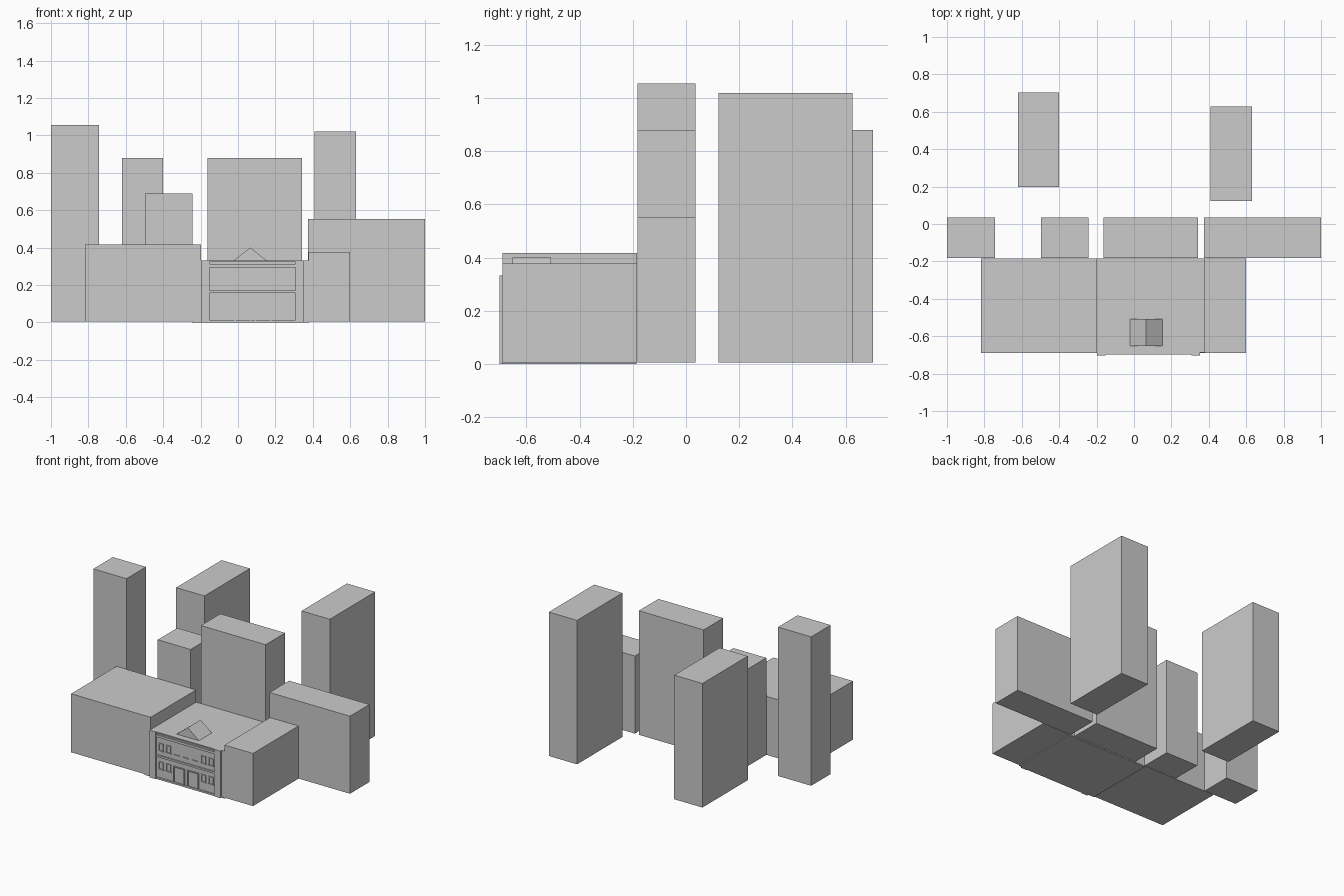
import bpy, bmesh

if "Cube" in bpy.data.objects:
    bpy.data.objects.remove(bpy.data.objects["Cube"])


def mesh_object(name, bm):
    bmesh.ops.recalc_face_normals(bm, faces=bm.faces)
    me = bpy.data.meshes.new(name)
    bm.to_mesh(me)
    bm.free()
    ob = bpy.data.objects.new(name, me)
    bpy.context.collection.objects.link(ob)
    return ob


def box(name, x0, x1, y0, y1, z0, z1):
    bm = bmesh.new()
    bmesh.ops.create_cube(bm, size=1)
    for v in bm.verts:
        v.co.x = x1 if v.co.x > 0 else x0
        v.co.y = y1 if v.co.y > 0 else y0
        v.co.z = z1 if v.co.z > 0 else z0
    return mesh_object(name, bm)


G = 0.006  # height of the buildings' undersides

# Surrounding plain building blocks: x0, x1, y0, y1, top
blocks = {
    "left_tower": (-1.0, -0.742, -0.182, 0.035, 1.055),
    "rear_left_tower": (-0.62, -0.40, 0.198, 0.703, 0.88),
    "middle_left_block": (-0.498, -0.242, -0.182, 0.035, 0.69),
    "middle_block": (-0.162, 0.343, -0.182, 0.035, 0.88),
    "rear_right_tower": (0.41, 0.63, 0.122, 0.627, 1.02),
    "right_block": (0.374, 1.0, -0.182, 0.035, 0.552),
    "front_left_block": (-0.818, -0.198, -0.69, -0.184, 0.418),
    "front_right_block": (0.378, 0.60, -0.69, -0.184, 0.377),
}
for name, (x0, x1, y0, y1, top) in blocks.items():
    box(name, x0, x1, y0, y1, G, top)

# Front hall with its foundation
box("foundation", -0.245, 0.38, -0.69, -0.186, 0, G)
box("hall", -0.197, 0.377, -0.688, -0.184, G, 0.332)

# Gabled skylight on the hall roof
bm = bmesh.new()
front = [bm.verts.new((x, -0.652, z)) for x, z in ((-0.022, 0.332), (0.152, 0.332), (0.065, 0.401))]
face = bm.faces.new(front)
ext = bmesh.ops.extrude_face_region(bm, geom=[face], use_keep_orig=True)
for v in ext["geom"]:
    if isinstance(v, bmesh.types.BMVert):
        v.co.y = -0.508
mesh_object("roof_gable", bm)

# Facade: corner pilasters and horizontal bands framing recessed panels
for side, x0, x1 in (("left", -0.197, -0.152), ("right", 0.307, 0.354)):
    box("pilaster_" + side, x0, x1, -0.702, -0.686, 0, 0.332)
for i, (z0, z1) in enumerate(((0, 0.012), (0.157, 0.17), (0.295, 0.312), (0.324, 0.332))):
    box(f"facade_band_{i}", -0.152, 0.307, -0.697, -0.686, z0, z1)


def framed_opening(name, x0, x1, z0, z1, t, y=-0.694):
    box(name + "_left_jamb", x0, x0 + t, y, -0.687, z0, z1)
    box(name + "_right_jamb", x1 - t, x1, y, -0.687, z0, z1)
    box(name + "_head", x0 + t, x1 - t, y, -0.687, z1 - t, z1)


# Entrance doors
for i, x in enumerate((-0.018, 0.09)):
    framed_opening(f"door_frame_{i}", x, x + 0.088, 0.012, 0.124, 0.006, -0.696)

# Window pairs on both floors, both sides
for floor, z in enumerate((0.075, 0.205)):
    for i, x in enumerate((-0.135, -0.075, 0.195, 0.255)):
        name = f"window_{floor}_{i}"
        framed_opening(name, x, x + 0.036, z, z + 0.05, 0.005)
        box(name + "_sill", x - 0.003, x + 0.039, -0.695, -0.687, z - 0.006, z)

# Sills in the middle of the upper floor
for i, x in enumerate((-0.015, 0.055, 0.125)):
    box(f"upper_sill_{i}", x, x + 0.04, -0.694, -0.687, 0.2, 0.206)
